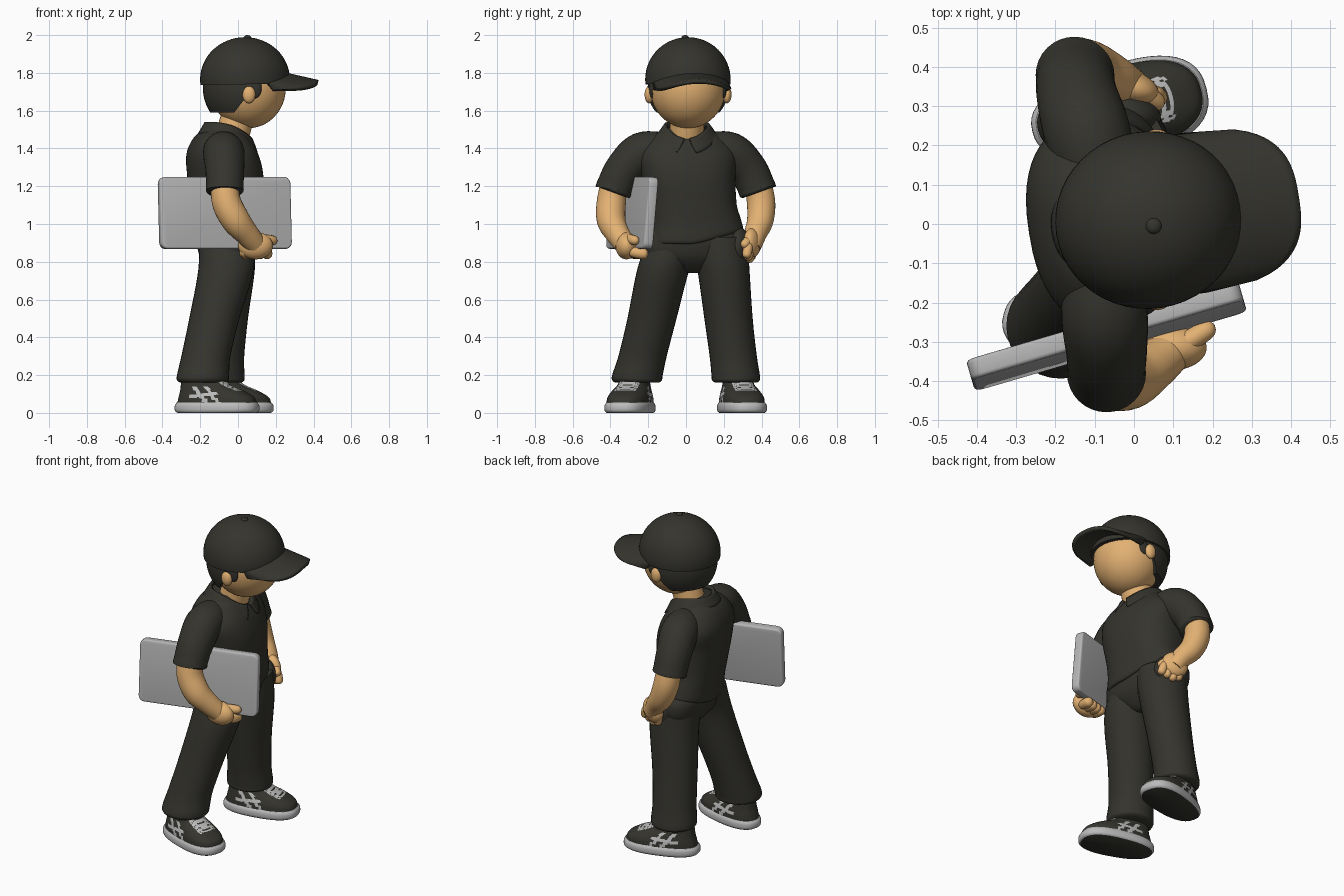
import bpy, bmesh, math
from mathutils import Vector, Matrix

if "Cube" in bpy.data.objects:
    bpy.data.objects.remove(bpy.data.objects["Cube"])


def material(name, col):
    m = bpy.data.materials.new(name)
    m.diffuse_color = (*col, 1)
    m.use_nodes = True
    m.node_tree.nodes["Principled BSDF"].inputs["Base Color"].default_value = m.diffuse_color
    return m


DARK = material("charcoal cloth", (0.035, 0.034, 0.027))
SKIN = material("tan skin", (0.77, 0.44, 0.17))
GREY = material("board grey", (0.46, 0.46, 0.46))
PALE = material("shoe pale grey", (0.5, 0.5, 0.5))


def finish(name, bm, *mats, angle=45):
    bmesh.ops.recalc_face_normals(bm, faces=bm.faces[:])
    me = bpy.data.meshes.new(name)
    bm.to_mesh(me)
    bm.free()
    for m in mats:
        me.materials.append(m)
    for p in me.polygons:
        p.use_smooth = True
    me.set_sharp_from_angle(angle=math.radians(angle))
    ob = bpy.data.objects.new(name, me)
    bpy.context.collection.objects.link(ob)
    return ob


def spline(rows, steps):
    """Catmull-Rom interpolation of section rows."""
    r = [rows[0]] + list(rows) + [rows[-1]]
    out = []
    for i in range(1, len(r) - 2):
        for k in range(steps):
            t = k / steps
            out.append([0.5 * (2 * b + (c - a) * t + (2 * a - 5 * b + 4 * c - d) * t * t
                               + (3 * b - a - 3 * c + d) * t ** 3)
                        for a, b, c, d in zip(r[i - 1], r[i], r[i + 1], r[i + 2])])
    return out + [list(rows[-1])]


def loft_mesh(rows, yaw=None, seg=32, n=2.0, steps=6):
    """Rows are x, y, z, half width, half depth. yaw=None follows the path."""
    rows = spline(rows, steps)
    pts = [Vector(r[:3]) for r in rows]
    bm, rings = bmesh.new(), []
    for i, r in enumerate(rows):
        if yaw is None:
            t = (pts[min(i + 1, len(pts) - 1)] - pts[max(i - 1, 0)]).normalized()
            u = Vector((1, 0, 0))
            u = (u - t * u.dot(t)).normalized()
        else:
            t, u = Vector((0, 0, 1)), Vector((math.cos(yaw), math.sin(yaw), 0))
        v = t.cross(u)
        ring = []
        for k in range(seg):
            c, s = math.cos(2 * math.pi * k / seg), math.sin(2 * math.pi * k / seg)
            c, s = math.copysign(abs(c) ** (2 / n), c), math.copysign(abs(s) ** (2 / n), s)
            ring.append(bm.verts.new(pts[i] + u * c * max(r[3], 0.001) + v * s * max(r[4], 0.001)))
        rings.append(ring)
    for a, b in zip(rings, rings[1:]):
        for k in range(seg):
            bm.faces.new((a[k], a[(k + 1) % seg], b[(k + 1) % seg], b[k]))
    bm.faces.new(rings[0])
    bm.faces.new(rings[-1])
    return bm


def loft(name, rows, mat, **kw):
    return finish(name, loft_mesh(rows, **kw), mat)


def tube(name, rows, mat):
    return loft(name, [(*r, r[3]) for r in rows], mat)


def finger(name, p, q, r):
    p, q = Vector(p), Vector(q)
    steps = ((0, .1), (.1, .75), (.4, 1), (.8, .95), (.95, .6), (1, .05))
    loft(name, [(*p.lerp(q, f), r * k, r * k) for f, k in steps], SKIN, seg=14, steps=3)


def ball(name, loc, radii, mat, cuts=(), rot=0):
    """Ellipsoid, with everything in front of each cut plane removed."""
    bm = bmesh.new()
    bmesh.ops.create_uvsphere(bm, u_segments=48, v_segments=32, radius=1)
    bm.transform(Matrix.Translation(loc) @ Matrix.Rotation(rot, 4, 'Z') @ Matrix.Diagonal((*radii, 1)))
    for co, no in cuts:
        bmesh.ops.bisect_plane(bm, geom=bm.verts[:] + bm.edges[:] + bm.faces[:],
                               plane_co=co, plane_no=no, clear_outer=True)
        bmesh.ops.holes_fill(bm, edges=[e for e in bm.edges if e.is_boundary])
    return finish(name, bm, mat)


def sheet(name, fn, nu, nv, mat, thick):
    """Thickened grid surface from fn(u, v), u and v in 0..1."""
    bm = bmesh.new()
    g = [[bm.verts.new(fn(i / nu, j / nv)) for j in range(nv + 1)] for i in range(nu + 1)]
    for i in range(nu):
        for j in range(nv):
            bm.faces.new((g[i][j], g[i + 1][j], g[i + 1][j + 1], g[i][j + 1]))
    ob = finish(name, bm, mat)
    mod = ob.modifiers.new("thickness", 'SOLIDIFY')
    mod.thickness, mod.offset = thick, 0
    return ob


YAW = math.radians(9)

# Head, ears, hair
ball("head", (.053, .01, 1.72), (.2, .2, .213), SKIN)
for side, y in (("right", -.195), ("left", .217)):
    ball(side + "_ear", (.058, y, 1.685), (.034, .024, .046), SKIN)
ball("hair", (.04, .01, 1.72), (.226, .213, .23), DARK,
     cuts=(((0, 0, 1.59), (0, 0, -1)), ((-.02, 0, 1.59), (.79, 0, -.61)), ((0, 0, 1.8), (0, 0, 1))))
for side, y in (("right", -.177), ("left", .197)):
    ball(side + "_sideburn", (.09, y, 1.72), (.035, .018, .055), DARK)

# Cap crown, button, curved brim
ball("cap_crown", (.037, .01, 1.765), (.238, .226, .224), DARK, cuts=(((-.2, 0, 1.735), (.02, 0, -1)),), rot=YAW)
ball("cap_button", (.05, -.005, 1.986), (.02, .02, .014), DARK)


def brim(u, v):
    s = 2 * u - 1
    y = .195 * s
    xi = math.sqrt(.222 ** 2 - y * y)
    xo = max(.12 + .265 * (1 - abs(s) ** 2.8) ** (1 / 2.8), xi + .004)
    x = xi - .015 + (xo - xi + .015) * v
    c, k = math.cos(YAW), math.sin(YAW)
    return (.037 + x * c - y * k, .01 + x * k + y * c, 1.793 - .04 * v - .046 * s * s)


sheet("cap_brim", brim, 40, 10, DARK, .022)

# Neck and shirt
loft("neck", [(-.06, 0, 1.36, .085, .09), (-.035, .003, 1.45, .092, .09), (0, .008, 1.58, .09, .09)], SKIN, yaw=0)
bm = loft_mesh([(-.06, .05, .895, .155, .24), (-.06, .05, .91, .17, .253), (-.062, .045, 1.0, .175, .243),
                (-.064, .03, 1.1, .185, .238), (-.067, .01, 1.25, .197, .25), (-.083, .005, 1.37, .184, .262),
                (-.09, .003, 1.46, .138, .19), (-.08, .003, 1.51, .085, .11)], yaw=YAW, n=2.4, seg=48)
for v in bm.verts:  # hem rises towards the left hip
    v.co.z += max(0, v.co.y - .05) * .27 * max(0, min(1, (1.1 - v.co.z) / .2))
finish("shirt_body", bm, DARK)


def collar(u, v):
    th = math.radians(7 + 346 * u)
    f = ((1 + math.cos(th)) / 2) ** 3
    a, b = .108 + .035 * v, .11 + .045 * v
    z = 1.535 - .085 * f - v * (.06 + .015 * f)
    th += v * .2 * f * (1 if u < .5 else -1)
    return (-.06 + a * math.cos(th) + .02 * f, .005 + b * math.sin(th), z)


sheet("shirt_collar", collar, 60, 5, DARK, .02)

# Sleeves and forearms
tube("right_sleeve", [(-.08, -.12, 1.385, .1), (-.075, -.235, 1.375, .11), (-.07, -.325, 1.29, .103),
                      (-.07, -.373, 1.2, .099), (-.07, -.381, 1.178, .1), (-.07, -.385, 1.167, .088)], DARK)
tube("left_sleeve", [(-.09, .12, 1.385, .1), (-.12, .235, 1.375, .11), (-.145, .325, 1.29, .103),
                     (-.15, .371, 1.2, .099), (-.15, .379, 1.178, .1), (-.15, .383, 1.167, .088)], DARK)
tube("right_forearm", [(-.07, -.375, 1.24, .07), (-.062, -.395, 1.12, .077), (-.012, -.396, 1.02, .076),
                       (.045, -.363, .95, .064), (.09, -.325, .895, .057)], SKIN)
tube("left_forearm", [(-.15, .375, 1.24, .07), (-.142, .397, 1.12, .075), (-.105, .393, 1.02, .07),
                      (-.05, .368, .95, .06), (-.01, .345, .88, .052)], SKIN)

# Right hand gripping the board from below
ball("right_palm", (.093, -.315, .885), (.092, .058, .072), SKIN)
for i in range(4):
    x = .032 + .038 * i
    finger(f"right_finger_{i + 1}", (x, -.34 + .012 * i, .855), (x + .01, -.23 + .01 * i, .838), .03)
finger("right_thumb", (.09, -.33, .925), (.205, -.257, .91), .027)

# Left hand resting on the hip
ball("left_palm", (-.015, .35, .9), (.08, .044, .078), SKIN, rot=-.3)
for i in range(4):
    x = -.06 + .035 * i
    finger(f"left_finger_{i + 1}", (x, .358 - .008 * i, .9), (x + .022, .342 - .008 * i, .795 + .012 * abs(i - 1)), .025)
finger("left_thumb", (.015, .345, .93), (.07, .3, .88), .024)

# Trousers, with a side seam pocket under the left hand
loft("trouser_hips", [(-.06, .045, .74, .05, .06), (-.06, .045, .765, .085, .13), (-.06, .047, .83, .135, .26),
                      (-.06, .055, .93, .155, .275), (-.06, .05, 1.0, .145, .23)], DARK, yaw=YAW, n=2.3)
ball("left_pocket", (-.02, .285, .88), (.09, .055, .1), DARK, rot=-.25)
loft("right_trouser_leg", [(-.065, -.06, .93, .145, .14), (-.063, -.12, .76, .147, .138), (-.125, -.18, .5, .133, .13),
                           (-.17, -.23, .3, .13, .128), (-.185, -.257, .2, .138, .134),
                           (-.187, -.259, .172, .135, .131), (-.187, -.26, .16, .118, .115)], DARK, yaw=0)
loft("left_trouser_leg", [(-.06, .175, .93, .147, .15), (-.057, .198, .76, .146, .138), (-.08, .225, .5, .133, .128),
                          (-.095, .25, .3, .128, .125), (-.1, .263, .2, .135, .128),
                          (-.1, .264, .172, .133, .126), (-.1, .265, .16, .116, .11)], DARK, yaw=0)


# Shoes: pale sole, dark upper with pale laces and side bands
def is_pale(p):
    lace = abs(p.y) < .055 and .01 < p.x < .135 and p.z > .075 and (p.x * 40) % 1 < .8
    band = abs(p.y) > .05 and p.z < .14 and (abs(p.x + .05 + (p.z - .08) * .9) < .015
                                             or abs(p.x - .015 + (p.z - .08) * .9) < .013)
    strip = abs(p.y) > .05 and -.13 < p.x < .03 and abs(p.z - .1 - .1 * p.x) < .009
    return lace or band or strip


for side, loc, yaw in (("right", (-.112, -.29, 0), -16), ("left", (-.037, .29, 0), 14)):
    place = Matrix.Translation(loc) @ Matrix.Rotation(math.radians(yaw), 4, 'Z')
    sole = loft_mesh([(0, 0, 0, .213, .105), (0, 0, .012, .227, .115), (0, 0, .04, .227, .115),
                      (0, 0, .055, .216, .107)], yaw=0, n=2.5, seg=48, steps=3)
    upper = loft_mesh([(0, 0, .04, .216, .108), (-.002, 0, .08, .206, .105), (-.025, 0, .115, .174, .094),
                       (-.063, 0, .15, .132, .08), (-.085, 0, .2, .105, .072)],
                      yaw=0, n=2.4, seg=96, steps=8)
    for f in upper.faces:
        f.material_index = int(is_pale(f.calc_center_median()))
    for f in sole.faces:  # dark tread underneath
        f.material_index = int(f.calc_center_median().z > .002)
    for part, mesh in (("sole", sole), ("shoe", upper)):
        for v in mesh.verts:
            v.co.y *= 1 + .5 * v.co.x
        mesh.transform(place)
        finish(f"{side}_{part}", mesh, DARK, PALE)

# Flat rounded board under the right arm
bm = bmesh.new()
bmesh.ops.create_cube(bm, size=1)
bm.transform(Matrix.Diagonal((.722, .052, .382, 1)))
corners = [e for e in bm.edges if abs(e.verts[0].co.y - e.verts[1].co.y) > .01]
bmesh.ops.bevel(bm, geom=corners, offset=.035, segments=5, profile=.5, affect='EDGES')
rims = [e for e in bm.edges if e.calc_face_angle(0) > 1.2]
bmesh.ops.bevel(bm, geom=rims, offset=.01, segments=3, profile=.5, affect='EDGES')
bm.transform(Matrix.Translation((-.07, -.285, 1.058)) @ Matrix.Rotation(math.radians(16.3), 4, 'Z')
             @ Matrix.Rotation(math.radians(-5), 4, 'X'))
finish("carried_board", bm, GREY)
